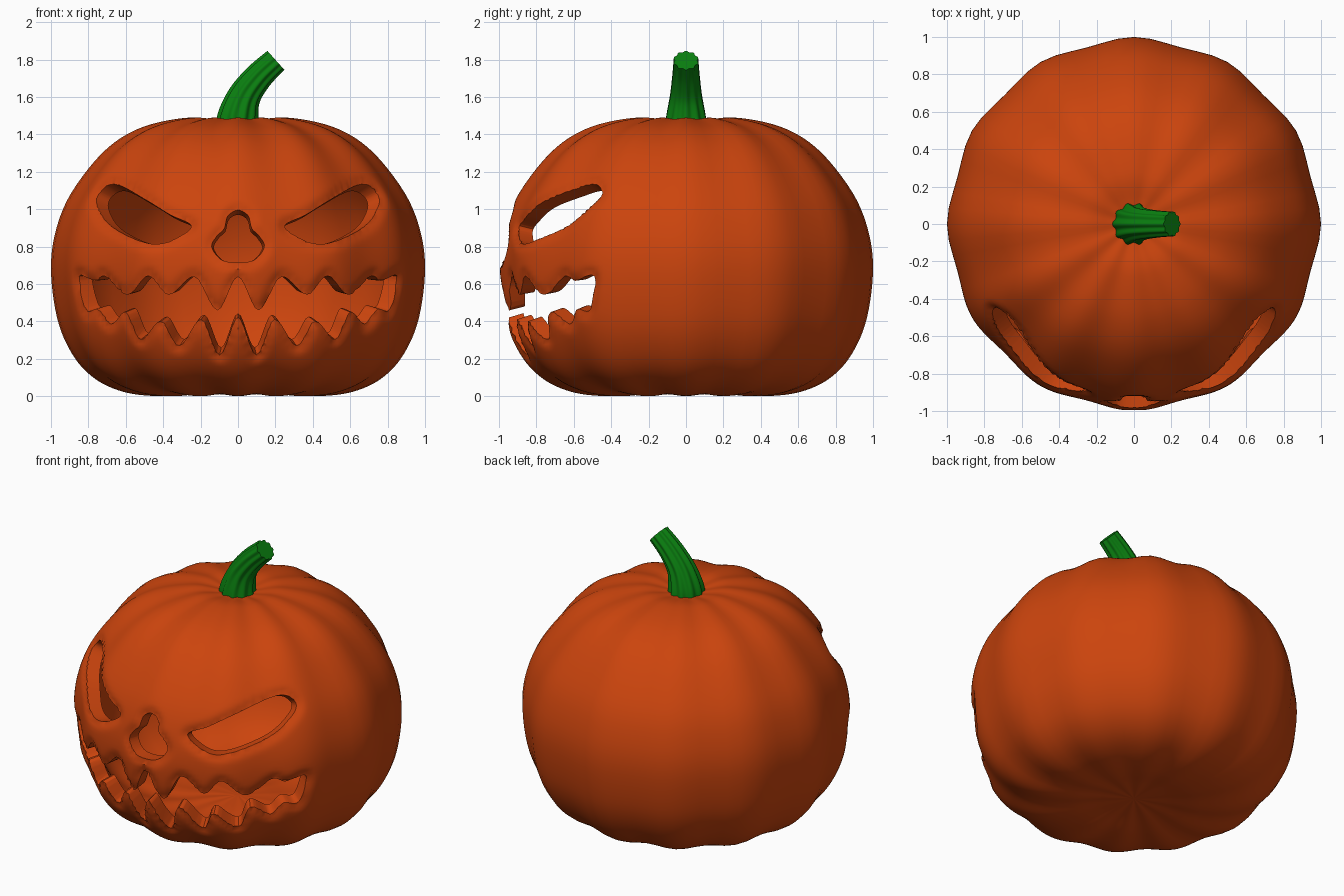
import bpy, bmesh, math
from mathutils import Vector, kdtree

if "Cube" in bpy.data.objects:
    bpy.data.objects.remove(bpy.data.objects["Cube"])

CENTRE = Vector((0, 0, 0.7))


def material(name, rgb):
    m = bpy.data.materials.new(name)
    m.diffuse_color = (*rgb, 1)
    m.use_nodes = True
    m.node_tree.nodes["Principled BSDF"].inputs["Base Color"].default_value = m.diffuse_color
    return m


def spline(pts, n, closed=False):
    """Catmull-Rom curve through 2D points, n samples per span."""
    out, c = [], len(pts)
    get = (lambda i: Vector(pts[i % c])) if closed else (lambda i: Vector(pts[max(0, min(c - 1, i))]))
    for i in range(c if closed else c - 1):
        a, b, d, e = (get(i + k) for k in (-1, 0, 1, 2))
        for j in range(n):
            t = j / n
            out.append(0.5 * (2 * b + (d - a) * t + (2 * a - 5 * b + 4 * d - e) * t * t
                              + (3 * b - a - 3 * d + e) * t ** 3))
    if not closed:
        out.append(Vector(pts[-1]))
    return out


def make_object(bm, name, mat):
    me = bpy.data.meshes.new(name)
    bm.to_mesh(me)
    bm.free()
    ob = bpy.data.objects.new(name, me)
    bpy.context.collection.objects.link(ob)
    me.materials.append(mat)
    return ob


def smooth(ob, degrees):
    bpy.ops.object.select_all(action='DESELECT')
    ob.select_set(True)
    bpy.context.view_layer.objects.active = ob
    bpy.ops.object.shade_smooth_by_angle(angle=math.radians(degrees))


orange = material("pumpkin orange", (0.6, 0.058, 0.004))
green = material("stem green", (0.003, 0.21, 0.005))

# Body profile (radius, height) and its twelve shallow ribs
PROFILE = [(0, 0.03), (0.2, 0.018), (0.4, 0.0), (0.6, 0.02), (0.76, 0.09), (0.88, 0.215),
           (0.965, 0.41), (1, 0.68), (0.97, 0.9), (0.883, 1.1), (0.71, 1.315), (0.52, 1.435),
           (0.28, 1.488), (0.12, 1.472), (0, 1.45)]
FINE = spline(PROFILE, 9)


def rib(a, r=1):
    return 1 - 0.0115 * (1 - math.cos(12 * a)) * min(1, r / 0.6)


def body_point(r, z, a):
    p = Vector((r * math.sin(a), -r * math.cos(a), z))
    return CENTRE + (p - CENTRE) * rib(a, r)


def on_surface(x, z):
    """Front-view point projected onto the body."""
    radius = 1
    for p, q in zip(FINE, FINE[1:]):
        if p.y <= z <= q.y and q.y > p.y:
            radius = p.x + (q.x - p.x) * (z - p.y) / (q.y - p.y)
    y = -math.sqrt(max(0.01, radius ** 2 - x * x))
    for _ in range(4):
        y = -math.sqrt(max(0.01, (radius * rib(math.atan2(x, -y))) ** 2 - x * x))
    return Vector((x, y, z))


# Carved outlines in the front view
def mirrored(half):
    """Half outline from centre bottom to centre top, completed on the left."""
    return half + [(-x, z) for x, z in reversed(half) if x > 0]


eye = [(0.255, 0.915), (0.34, 0.845), (0.45, 0.815), (0.58, 0.85), (0.71, 0.93), (0.77, 1.04),
       (0.745, 1.11), (0.66, 1.14), (0.5, 1.055), (0.37, 0.975)]
nose = mirrored([(0, 0.715), (0.09, 0.73), (0.143, 0.8), (0.115, 0.86), (0.075, 0.9),
                 (0.055, 0.97), (0, 1.0)])
mouth = mirrored([(0, 0.415), (0.1, 0.21), (0.2, 0.405), (0.32, 0.26), (0.42, 0.395), (0.53, 0.295),
                  (0.61, 0.445), (0.69, 0.38), (0.76, 0.46), (0.825, 0.46), (0.865, 0.64), (0.78, 0.615),
                  (0.72, 0.64), (0.6, 0.54), (0.487, 0.643), (0.375, 0.54), (0.235, 0.637),
                  (0.112, 0.455), (0, 0.637)])
outlines = []
for shape in (eye, [(-x, z) for x, z in eye], nose, mouth):
    outlines.append([on_surface(p.x, p.y) for p in spline(shape, 6, True)])

rim_points = [p for o in outlines for p in o]
rim = kdtree.KDTree(len(rim_points))
for i, p in enumerate(rim_points):
    rim.insert(p, i)
rim.balance()


# Hollow pumpkin: outer skin softened around the carved rims, plus inner wall
def add_skin(bm, profile, angles, scale, inner):
    rows = []
    for r, z in profile[1:-1]:
        row = []
        for a in angles:
            p = body_point(r, z, a)
            if not inner and p.y < -0.2:
                d = rim.find(p)[2]
                if d < 0.06:
                    p += (CENTRE - p).normalized() * 0.026 * (1 - d / 0.06) ** 2
            row.append(bm.verts.new(CENTRE + (p - CENTRE) * scale))
        rows.append(row)
    ends = [bm.verts.new(CENTRE + (Vector((0, 0, profile[k].y)) - CENTRE) * scale) for k in (0, -1)]
    n, faces = len(angles), []
    for i in range(n):
        j = (i + 1) % n
        faces.append((ends[0], rows[0][j], rows[0][i]))
        faces.append((ends[1], rows[-1][i], rows[-1][j]))
        for a, b in zip(rows, rows[1:]):
            faces.append((a[i], a[j], b[j], b[i]))
    for f in faces:
        bm.faces.new(f[::-1] if inner else f)


angles = [math.radians(-70 + 1.25 * k) for k in range(112)]
angles += [math.radians(70 + 5 * k) for k in range(44)]
bm = bmesh.new()
add_skin(bm, FINE, angles, 1, False)
add_skin(bm, spline(PROFILE, 4), angles[::2], 0.9, True)
body = make_object(bm, "pumpkin_body", orange)

# Carving cutter: flared prisms aimed at the pumpkin's middle
bm = bmesh.new()
for outline in outlines:
    near, far = ([bm.verts.new(CENTRE + (p - CENTRE) * (depth / -p.y)) for p in outline]
                 for depth in (0.25, 1.6))
    n = len(outline)
    bm.faces.new(near)
    bm.faces.new(far[::-1])
    for i in range(n):
        j = (i + 1) % n
        bm.faces.new((near[j], near[i], far[i], far[j]))
bmesh.ops.recalc_face_normals(bm, faces=bm.faces[:])
bmesh.ops.triangulate(bm, faces=bm.faces[:])
cutter = make_object(bm, "face_cutter", orange)
cutter.hide_render = True

mod = body.modifiers.new("carve", 'BOOLEAN')
mod.operation = 'DIFFERENCE'
mod.solver = 'MANIFOLD'
mod.object = cutter
carved = bpy.data.meshes.new_from_object(body.evaluated_get(bpy.context.evaluated_depsgraph_get()))
body.modifiers.clear()
body.data = carved
bpy.data.objects.remove(cutter)
smooth(body, 40)

# Bent, fluted, tapering stem
path = spline([(0, 1.4), (0, 1.49), (0.035, 1.605), (0.112, 1.71), (0.203, 1.795)], 5)
radii = spline([(0, 0.112), (1, 0.104), (2, 0.083), (3, 0.071), (4, 0.064)], 5)
bm = bmesh.new()
rings, SIDES = [], 80
for k, (p, rad) in enumerate(zip(path, radii)):
    t = (path[min(k + 1, len(path) - 1)] - path[max(k - 1, 0)]).normalized()
    ring = []
    for i in range(SIDES):
        a = 2 * math.pi * i / SIDES
        r = rad.y * (1 + 0.07 * math.cos(10 * a))
        u = r * math.cos(a)
        ring.append(bm.verts.new((p.x + u * t.y, r * math.sin(a), p.y - u * t.x)))
    rings.append(ring)
for a, b in zip(rings, rings[1:]):
    for i in range(SIDES):
        j = (i + 1) % SIDES
        bm.faces.new((a[i], a[j], b[j], b[i]))
bm.faces.new(rings[0][::-1])
bm.faces.new(rings[-1])
smooth(make_object(bm, "stem", green), 40)
